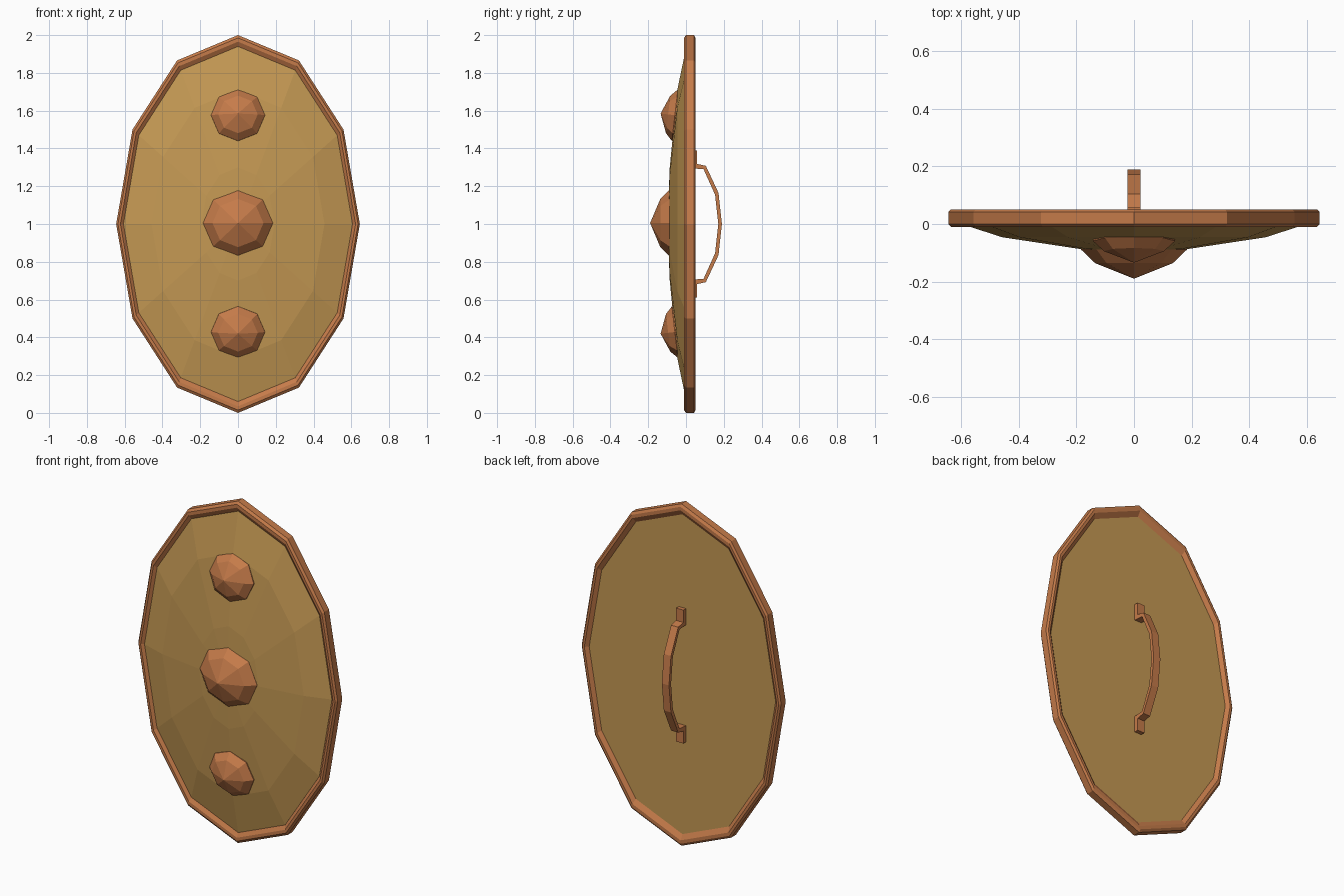
import bpy, bmesh, math
from mathutils import Matrix

if "Cube" in bpy.data.objects:
    bpy.data.objects.remove(bpy.data.objects["Cube"])

def material(name, rgb):
    m = bpy.data.materials.new(name)
    m.diffuse_color = (*rgb, 1)
    m.use_nodes = True
    m.node_tree.nodes["Principled BSDF"].inputs["Base Color"].default_value = m.diffuse_color
    return m

WOOD = material("tan_wood", (0.56, 0.32, 0.088))
COPPER = material("copper", (0.56, 0.198, 0.068))
RX, RZ = 0.645, 1.0

def finish(name, bm, mat):
    bmesh.ops.recalc_face_normals(bm, faces=bm.faces)
    me = bpy.data.meshes.new(name)
    bm.to_mesh(me)
    bm.free()
    me.materials.append(mat)
    ob = bpy.data.objects.new(name, me)
    bpy.context.collection.objects.link(ob)
    return ob

def rings(profile, n, rx, rz, tip=None, loop=False, cap=False):
    """Stack n-sided elliptical rings given as (scale, y)."""
    bm = bmesh.new()
    rs = [[bm.verts.new((s * rx * math.sin(math.tau * i / n), y,
                         s * rz * math.cos(math.tau * i / n))) for i in range(n)]
          for s, y in profile]
    pairs = list(zip(rs, rs[1:])) + ([(rs[-1], rs[0])] if loop else [])
    for a, b in pairs:
        for i in range(n):
            j = (i + 1) % n
            bm.faces.new((a[i], a[j], b[j], b[i]))
    if tip is not None:
        t = bm.verts.new((0, tip, 0))
        for i in range(n):
            bm.faces.new((rs[-1][i], rs[-1][(i + 1) % n], t))
    if cap:
        bm.faces.new(rs[0])
    return bm

# Domed board with a flat back
board = rings([(0.94, 0.033), (0.94, 0.002), (0.71, -0.046), (0.3, -0.086)],
              12, RX, RZ, tip=-0.098, cap=True)
finish("board", board, WOOD).location.z = 1

# Bevelled rim
rim = rings([(1, 0), (1, 0.042), (0.985, 0.051), (0.965, 0.051), (0.93, 0.03),
             (0.93, 0.008), (0.965, -0.011), (0.985, -0.011)], 12, RX, RZ, loop=True)
finish("rim", rim, COPPER).location.z = 1

# Faceted bosses, the outer two tilted with the dome
def boss(name, r, rz, h, y, z, tilt):
    bm = rings([(1, 0.02), (1, 0), (0.73, -0.47 * h)], 8, r, rz, tip=-h, cap=True)
    ob = finish(name, bm, COPPER)
    ob.matrix_world = Matrix.Translation((0, y, z)) @ Matrix.Rotation(tilt, 4, 'X')

boss("center_boss", 0.185, 0.175, 0.102, -0.088, 1.005, 0)
boss("upper_boss", 0.143, 0.137, 0.076, -0.059, 1.576, -0.115)
boss("lower_boss", 0.143, 0.137, 0.076, -0.059, 0.428, 0.115)

# Curved grip with flat end pads: outer and inner outline (y, z offset)
outer = [(0.058, 0.39), (0.058, 0.318), (0.105, 0.308), (0.172, 0.165), (0.19, 0)]
inner = [(0.03, 0.39), (0.03, 0.295), (0.093, 0.29), (0.154, 0.155), (0.171, 0)]
outer += [(y, -z) for y, z in outer[-2::-1]]
inner += [(y, -z) for y, z in inner[-2::-1]]
bm = bmesh.new()
secs = [[bm.verts.new((x, y, z + 1)) for x, (y, z) in
         ((-0.023, o), (0.023, o), (0.023, i), (-0.023, i))] for o, i in zip(outer, inner)]
for a, b in zip(secs, secs[1:]):
    for k in range(4):
        bm.faces.new((a[k], a[(k + 1) % 4], b[(k + 1) % 4], b[k]))
bm.faces.new(secs[0])
bm.faces.new(secs[-1])
finish("handle", bm, COPPER)
